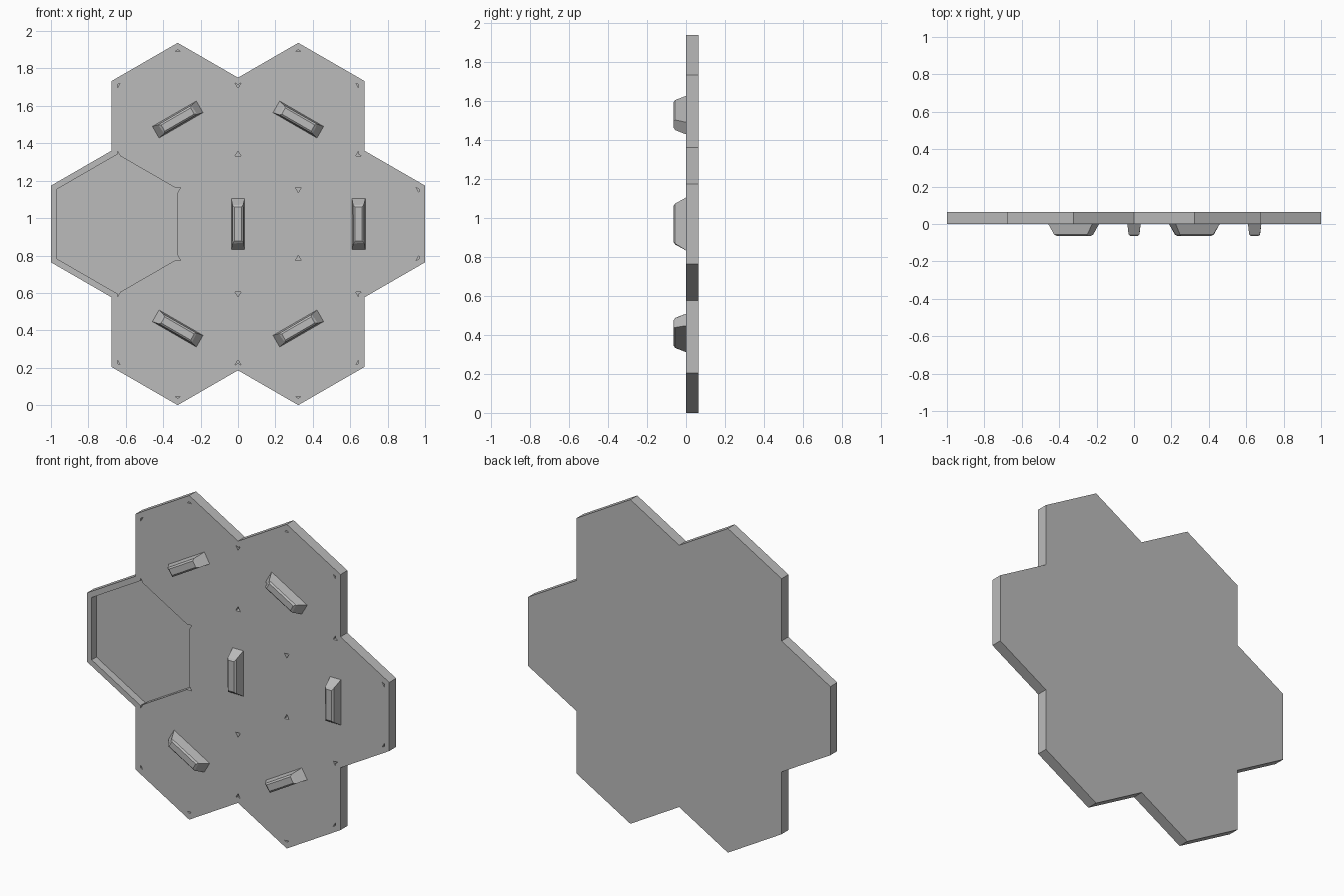
import bpy, bmesh
from math import cos, sin, pi, radians, sqrt
from mathutils import Vector, Matrix

old = bpy.data.objects.get("Cube")
if old:
    bpy.data.objects.remove(old)

SPACING = 0.645            # distance between tile centres
APOTHEM = SPACING / 2      # tile, centre to flat side
RIM = 0.0325               # width of the border round the tiles
THICK = 0.065
FLOOR = 0.045              # depth of the tray
CHAMFER = 0.009            # corner cut of each tile
MID_Z = SPACING * sqrt(3) / 2 + (APOTHEM + RIM) / cos(pi / 6)

grey = bpy.data.materials.new("grey")
grey.use_nodes = True
colour = (0.5, 0.5, 0.5, 1)
grey.diffuse_color = colour
grey.node_tree.nodes["Principled BSDF"].inputs["Base Color"].default_value = colour


def polar(r, deg):
    return Vector((r * cos(radians(deg)), r * sin(radians(deg))))


def finish(bm, name):
    bmesh.ops.recalc_face_normals(bm, faces=bm.faces)
    mesh = bpy.data.meshes.new(name)
    bm.to_mesh(mesh)
    bm.free()
    mesh.materials.append(grey)
    obj = bpy.data.objects.new(name, mesh)
    bpy.context.collection.objects.link(obj)
    return obj


def loft(bm, loops):
    """Skin a row of (points, y) loops and cap both ends."""
    rings = [[bm.verts.new((p.x, y, p.y + MID_Z)) for p in pts] for pts, y in loops]
    for a, b in zip(rings, rings[1:]):
        for i in range(len(a)):
            j = (i + 1) % len(a)
            bm.faces.new((a[i], a[j], b[j], b[i]))
    bm.faces.new(rings[0])
    bm.faces.new(rings[-1])


def flower(apothem):
    """Outline of seven joined hexagons."""
    pts = []
    for k in range(6):
        t = 60 * k
        for side in (-30, 30):
            pts.append(polar(SPACING, t) + polar(apothem / cos(pi / 6), t + side))
        pts.append(polar((apothem + APOTHEM) / cos(pi / 6), t + 30))
    return pts


def tile_outline(centre):
    """Hexagon with its corners cut off."""
    pts = []
    for k in range(6):
        t = 30 + 60 * k
        corner = polar(APOTHEM / cos(pi / 6), t)
        for turn in (-120, 120):
            pts.append(centre + corner + polar(2 * CHAMFER, t + turn))
    return pts


# Tray: back plate with a raised border
bm = bmesh.new()
outer, inner = flower(APOTHEM + RIM), flower(APOTHEM)
loft(bm, [(outer, THICK), (outer, 0), (inner, 0), (inner, FLOOR)])
finish(bm, "tray")


def handle(name, centre, deg):
    bm = bmesh.new()
    bmesh.ops.create_cube(bm, size=1)
    for v in bm.verts:
        front = v.co.y < 0
        v.co.x = (0.028 if front else 0.036) * (1 if v.co.x > 0 else -1)
        v.co.z = (0.1 if front else 0.137) * (1 if v.co.z > 0 else -1)
        v.co.y = -THICK if front else 0.002
    edges = [e for e in bm.edges if all(v.co.y < 0 for v in e.verts)]
    bmesh.ops.bevel(bm, geom=edges, offset=0.009, segments=1, affect='EDGES')
    spin = Matrix.Rotation(-radians(deg), 4, 'Y')
    bm.transform(Matrix.Translation((centre.x, 0, centre.y + MID_Z)) @ spin)
    finish(bm, name)


# Six tiles with handles; the place on the right side stays empty
places = [("centre", Vector((0, 0)), 0)]
names = ["left", "upper_left", "upper_right", None, "lower_right", "lower_left"]
for k, label in enumerate(names):
    if label:
        places.append((label, polar(SPACING, 60 * k), 60 * k))
for label, centre, deg in places:
    bm = bmesh.new()
    outline = tile_outline(centre)
    loft(bm, [(outline, FLOOR), (outline, 0)])
    finish(bm, label + "_tile")
    handle(label + "_handle", centre, deg)
